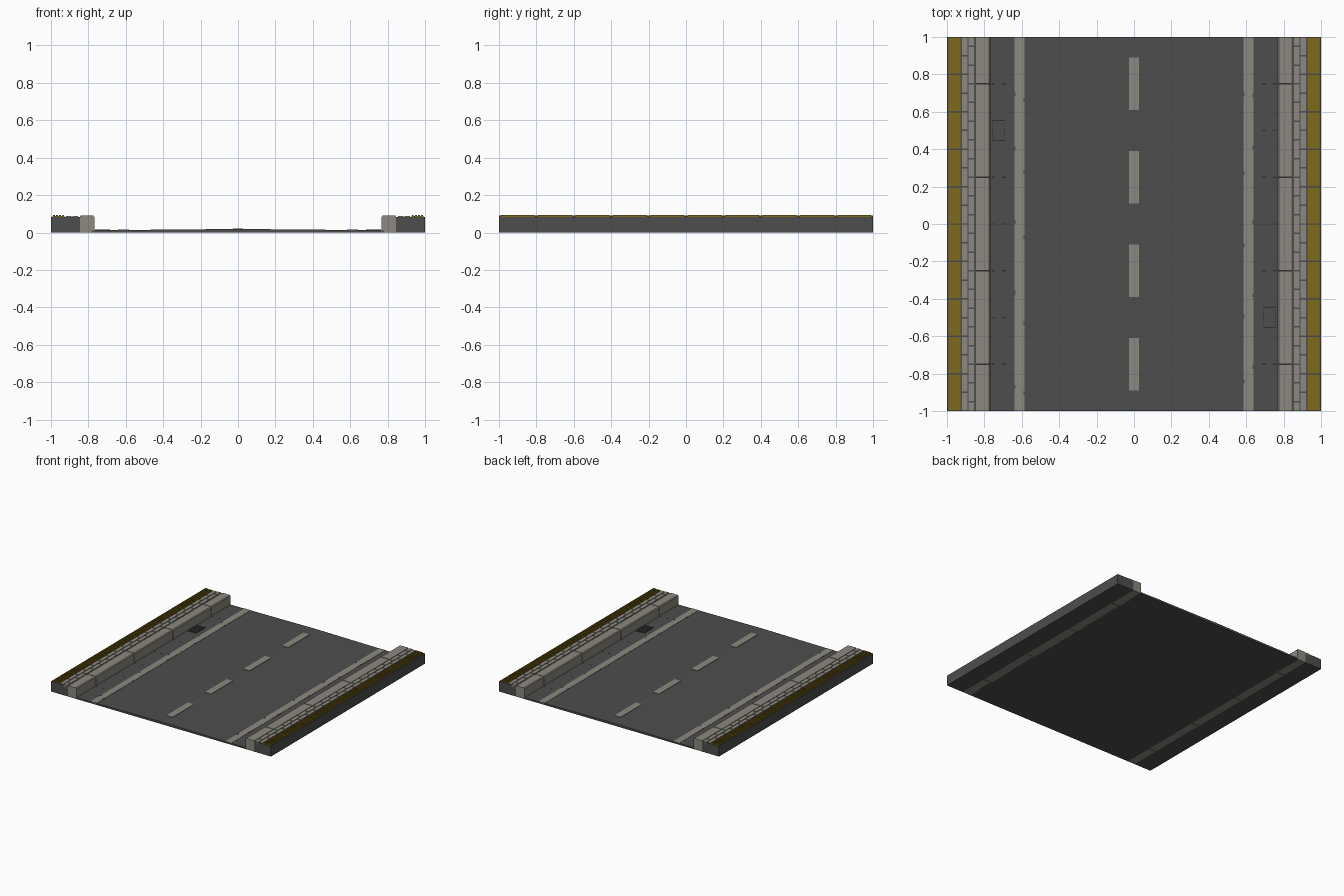
import bpy, bmesh, random
from mathutils import Matrix, Vector

if "Cube" in bpy.data.objects:
    bpy.data.objects.remove(bpy.data.objects["Cube"])

random.seed(4)

def material(name, rgb):
    m = bpy.data.materials.new(name)
    m.diffuse_color = (*rgb, 1)
    m.use_nodes = True
    m.node_tree.nodes["Principled BSDF"].inputs["Base Color"].default_value = m.diffuse_color
    return m

ASPHALT = material("dark asphalt", (0.075, 0.075, 0.075))
STONE = material("warm grey stone", (0.26, 0.25, 0.215))
YELLOW = material("dull yellow", (0.21, 0.145, 0.012))
JOINT = material("joint dark grey", (0.03, 0.03, 0.03))

def finish(name, bm, mat):
    bmesh.ops.recalc_face_normals(bm, faces=bm.faces)
    me = bpy.data.meshes.new(name)
    bm.to_mesh(me)
    bm.free()
    me.materials.append(mat)
    ob = bpy.data.objects.new(name, me)
    bpy.context.collection.objects.link(ob)
    return ob

def add_box(bm, x0, x1, y0, y1, z0, z1):
    size = Vector((x1 - x0, y1 - y0, z1 - z0))
    mid = Vector((x0 + x1, y0 + y1, z0 + z1)) / 2
    bmesh.ops.create_cube(bm, size=1, matrix=Matrix.Translation(mid) @ Matrix.Diagonal((*size, 1)))

def boxes(name, mat, items):
    bm = bmesh.new()
    for b in items:
        add_box(bm, *b)
    return finish(name, bm, mat)

def add_extrusion(bm, profile, y0, y1):
    face = bm.faces.new([bm.verts.new((x, y0, z)) for x, z in profile])
    out = bmesh.ops.extrude_face_region(bm, geom=[face])["geom"]
    bmesh.ops.translate(bm, vec=(0, y1 - y0, 0),
                        verts=[g for g in out if isinstance(g, bmesh.types.BMVert)])

def extrusion(name, mat, profile, spans):
    bm = bmesh.new()
    for y0, y1 in spans:
        add_extrusion(bm, profile, y0, y1)
    return finish(name, bm, mat)

def both_sides(ob):
    ob.modifiers.new("mirror", "MIRROR").use_axis[0] = True
    return ob

def road_z(x):
    return 0.019 - 0.007 * abs(x) / 0.77

# Cambered road slab with a pit for each gutter drain
road = extrusion("road_slab", ASPHALT, [(-0.78, 0), (0.78, 0), (0.78, road_z(0.78)),
                 (0, road_z(0)), (-0.78, road_z(0.78))], [(-1, 1)])
cutter = boxes("drain_cutter", ASPHALT, [(-0.758, -0.692, 0.445, 0.555, 0.003, 0.05),
                                         (0.692, 0.758, -0.555, -0.445, 0.003, 0.05)])
cutter.hide_render = True
cutter.hide_viewport = False
mod = road.modifiers.new("drain_pits", "BOOLEAN")
mod.operation, mod.object, mod.solver = "DIFFERENCE", cutter, "EXACT"
bpy.context.view_layer.objects.active = road
bpy.ops.object.modifier_apply(modifier=mod.name)
bpy.data.objects.remove(cutter)

# Drain grates: rim and slats
for s, label in ((-1, "left"), (1, "right")):
    cx, cy = s * 0.725, -s * 0.5
    rim = [(cx - 0.04, cx - 0.032, cy - 0.062, cy + 0.062, 0.003, 0.016),
           (cx + 0.032, cx + 0.04, cy - 0.062, cy + 0.062, 0.003, 0.016),
           (cx - 0.032, cx + 0.032, cy - 0.062, cy - 0.054, 0.003, 0.016),
           (cx - 0.032, cx + 0.032, cy + 0.054, cy + 0.062, 0.003, 0.016)]
    boxes(label + "_drain_rim", ASPHALT, rim)
    boxes(label + "_drain_slats", ASPHALT,
          [(cx - 0.032, cx + 0.032, y - 0.004, y + 0.004, 0.003, 0.011)
           for y in (cy + 0.016 * i for i in range(-3, 4))])

# Painted edge lines and centre dashes
both_sides(extrusion("edge_line", STONE, [(-0.64, 0.01), (-0.585, 0.01),
           (-0.585, road_z(0.585) + 0.002), (-0.64, road_z(0.64) + 0.002)], [(-1, 1)]))
boxes("centre_dashes", STONE, [(-0.028, 0.028, y - 0.14, y + 0.14, 0.01, 0.022)
                               for y in (-0.75, -0.25, 0.25, 0.75)])

# Worn chips along the paint edges
chips = []
for s in (-1, 1):
    for x in (0.588, 0.637):
        for i in range(5):
            y = -0.85 + 0.4 * i + random.uniform(-0.1, 0.1)
            chips.append((s * x - 0.004, s * x + 0.004, y - 0.01, y + 0.01, 0.012, road_z(x) + 0.003))
boxes("paint_chips", ASPHALT, chips)

# Short gutter joint marks
marks = []
for s in (-1, 1):
    for i in range(-3, 4):
        y = i * 0.25
        if abs(y + s * 0.5) < 0.01:
            continue
        for x in (0.752, 0.695):
            marks.append((s * x - 0.01, s * x + 0.01, y - 0.003, y + 0.003, 0.011, road_z(x) + 0.001))
boxes("gutter_joints", JOINT, marks)

# Pavement bed
both_sides(boxes("pavement_bed", ASPHALT, [(-1, -0.845, -1, 1, 0, 0.084)]))

# Kerb stones with bevelled road edge, over a dark joint core
kerb = [(-0.846, 0), (-0.768, 0), (-0.768, 0.083), (-0.774, 0.09), (-0.84, 0.09), (-0.846, 0.087)]
ends = [-1, -0.75, -0.25, 0.25, 0.75, 1]
spans = [(a + (0.003 if a > -1 else 0), b - (0.003 if b < 1 else 0)) for a, b in zip(ends, ends[1:])]
both_sides(extrusion("kerb_stones", STONE, kerb, spans))
both_sides(boxes("kerb_joint_core", JOINT, [(-0.845, -0.773, -0.99, 0.99, 0.001, 0.084)]))

# Two staggered rows of paving bricks
bricks = []
for x0, x1, shift in ((-0.919, -0.891, 0), (-0.884, -0.855, 0.05)):
    for i in range(21):
        y0 = max(-1, -1.1 + 0.1 * i + shift + 0.004)
        y1 = min(1, -1.0 + 0.1 * i + shift - 0.004)
        if y1 - y0 > 0.01:
            bricks.append((x0, x1, y0, y1, 0.075, 0.0885))
both_sides(boxes("paving_bricks", STONE, bricks))

# Ribbed tactile tiles
tiles, ribs = [], []
for i in range(10):
    y0, y1 = -1 + 0.2 * i + 0.004, -0.8 + 0.2 * i - 0.004
    tiles.append((-0.992, -0.927, y0, y1, 0.075, 0.087))
    for k in range(4):
        x = -0.984 + 0.0163 * k
        ribs.append((x - 0.0045, x + 0.0045, y0 + 0.006, y1 - 0.006, 0.08, 0.093))
both_sides(boxes("tactile_tiles", YELLOW, tiles))
both_sides(boxes("tactile_ribs", YELLOW, ribs))
